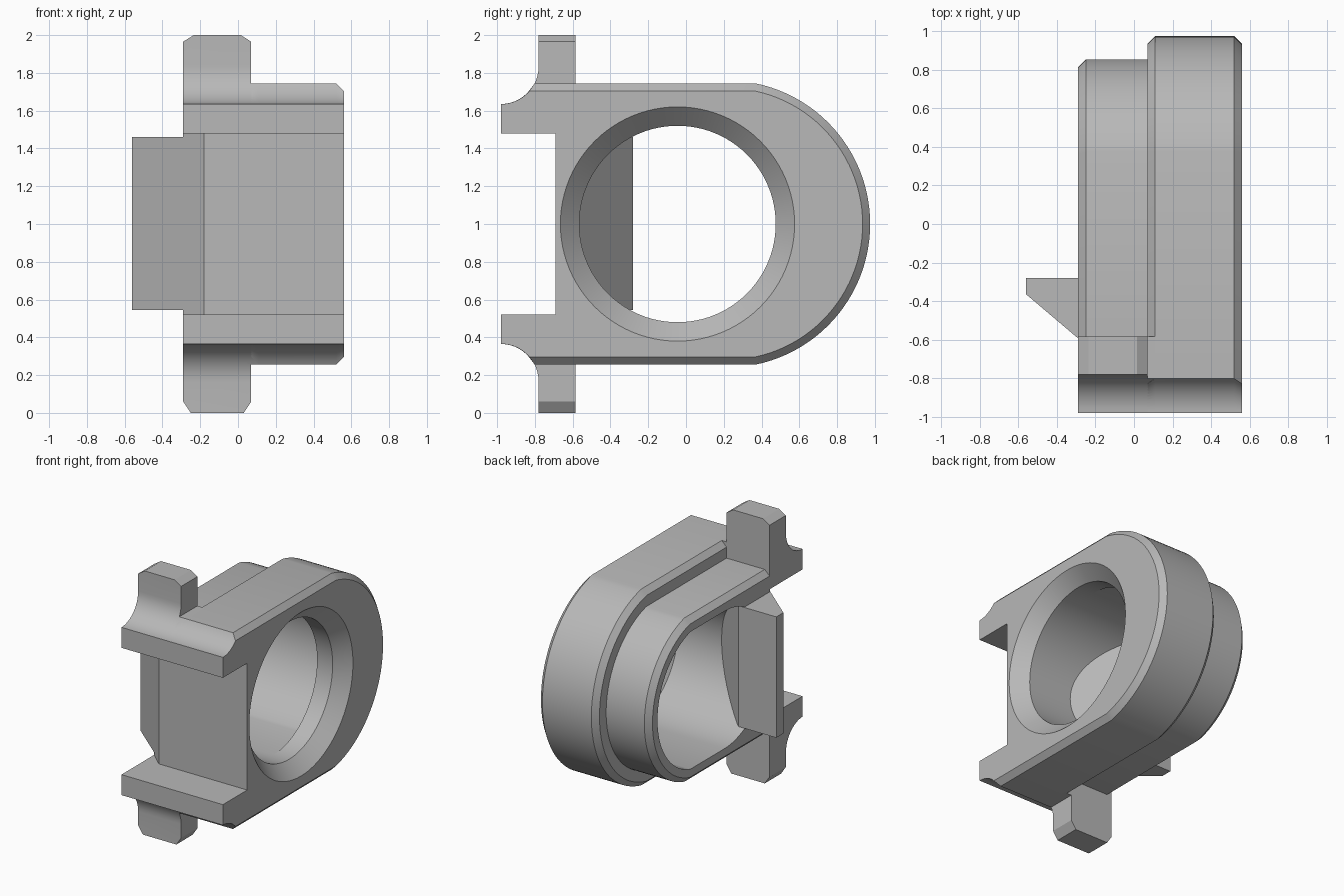
import bpy, bmesh, math
from mathutils import Vector

if "Cube" in bpy.data.objects:
    bpy.data.objects.remove(bpy.data.objects["Cube"])

grey = bpy.data.materials.new("plain_grey")
grey.use_nodes = True
COLOUR = (0.48, 0.48, 0.48, 1)
grey.diffuse_color = COLOUR
grey.node_tree.nodes["Principled BSDF"].inputs["Base Color"].default_value = COLOUR

END_Y = 0.215      # centre of the rounded end
BORE_Y = -0.045    # centre of the round bore
BORE_R = 0.52
TAB_BACK = -0.585


def loft(name, sections, clips=()):
    """Skin a list of matching point rings, cap the ends, clip by planes."""
    bm = bmesh.new()
    rings = [[bm.verts.new(p) for p in ring] for ring in sections]
    n = len(rings[0])
    for a, b in zip(rings, rings[1:]):
        for i in range(n):
            j = (i + 1) % n
            bm.faces.new((a[i], a[j], b[j], b[i]))
    bm.faces.new(rings[0][::-1])
    bm.faces.new(rings[-1])
    for co, normal in clips:
        cut = bmesh.ops.bisect_plane(bm, geom=bm.verts[:] + bm.edges[:] + bm.faces[:],
                                     plane_co=co, plane_no=normal, clear_outer=True)
        edges = [e for e in cut["geom_cut"] if isinstance(e, bmesh.types.BMEdge)]
        bmesh.ops.holes_fill(bm, edges=edges)
    bmesh.ops.recalc_face_normals(bm, faces=bm.faces[:])
    mesh = bpy.data.meshes.new(name)
    bm.to_mesh(mesh)
    bm.free()
    mesh.materials.append(grey)
    ob = bpy.data.objects.new(name, mesh)
    bpy.context.collection.objects.link(ob)
    return ob


def at_x(x, profile):
    return [Vector((x, y, z)) for y, z in profile]


def at_z(z, outline):
    return [Vector((x, y, z)) for x, y in outline]


def arc(cy, cz, r, start, end, steps):
    return [(cy + r * math.cos(start + (end - start) * i / steps),
             cz + r * math.sin(start + (end - start) * i / steps))
            for i in range(steps + 1)]


def flip(profile):
    return [(y, 2 - z) for y, z in reversed(profile)]


def round_end(h, r):
    """Rounded end, from the bottom edge up to the top edge."""
    a = math.asin(h / r)
    return arc(END_Y, 1, r, -a, a, 48)


def fillet(top):
    """Concave curve from a given height down to the flange tip."""
    a = math.asin(min(0, (top - 1.835) / 0.2))
    return arc(-0.98, 1.835, 0.2, a, -math.pi / 2, 12)


def plate_profile(inset):
    h = 0.743 - inset
    upper = fillet(1 + h) + [(-0.98, 1.48), (-0.69, 1.48)]
    return round_end(h, 0.76 - inset) + upper + flip(upper)


def collar_profile(inset):
    h = 0.62 - inset
    return round_end(h, 0.64 - inset) + [(TAB_BACK, 1 + h), (TAB_BACK, 1 - h)]


def carve(ob, cutter):
    cutter.hide_render = True
    cutter.hide_viewport = True
    mod = ob.modifiers.new("carve", "BOOLEAN")
    mod.operation = "DIFFERENCE"
    mod.solver = "EXACT"
    mod.object = cutter


# Thick plate with both rims bevelled, and the smaller collar beside it
plate = loft("main_plate", [at_x(x, plate_profile(i)) for x, i in
                            ((0.07, 0.04), (0.11, 0), (0.52, 0), (0.56, 0.04))])
collar = loft("collar", [at_x(x, collar_profile(i)) for x, i in
                         ((-0.29, 0.04), (-0.25, 0), (0.09, 0))])

# Countersunk round bore through the plate
bore = loft("bore_cutter", [at_x(x, arc(BORE_Y, 1, r, 0, math.tau * 95 / 96, 95))
                            for x, r in ((0.2, BORE_R), (0.46, BORE_R), (0.66, 0.72))])

# Rounded pocket behind the bore
pocket_ring = round_end(BORE_R, 0.54) + arc(BORE_Y, 1, BORE_R, math.pi / 2, math.pi * 1.5, 48)
pocket = loft("pocket_cutter", [at_x(x, pocket_ring) for x in (-0.5, 0.33)])

carve(plate, bore)
carve(plate, pocket)
carve(collar, pocket)

# Flanges with tabs, above and below, plus the fill that joins them to the plate
tab = [(TAB_BACK, 2), (-0.78, 2)] + fillet(2) + [(-0.98, 1.48), (TAB_BACK, 1.48)]
fill = [(TAB_BACK, 1.743)] + fillet(1.743) + [(-0.98, 1.48), (TAB_BACK, 1.48)]
parts = [plate, collar]
for side, turn, up, dx, dz in (("upper", list, 1, 0.055, 0.035),
                               ("lower", flip, -1, 0.04, 0.06)):
    tip = 1 + up
    clips = [((-0.29 + dx, 0, tip), (-dz, 0, up * dx)),
             ((0.07 - dx, 0, tip), (dz, 0, up * dx))]
    parts.append(loft(side + "_tab", [at_x(x, turn(tab)) for x in (-0.29, 0.07)], clips))
    parts.append(loft(side + "_flange_joint", [at_x(x, turn(fill)) for x in (0.05, 0.13)]))

# Front wall with its slanted corner
wall = [(-0.29, -0.59), (-0.18, -0.69), (0.12, -0.69), (0.12, -0.575), (-0.29, -0.575)]
parts.append(loft("front_wall", [at_z(z, wall) for z in (0.5, 1.5)]))

# Slanted deflector running from inside the bore out past the collar
slab = [(-0.56, -0.28), (-0.56, -0.365), (-0.18, -0.687), (0.12, -0.687),
        (0.12, -0.584), (-0.245, -0.28)]
parts.append(loft("slanted_deflector", [at_z(z, slab) for z in (0.545, 1.46)]))

# Bake the cuts and smooth the curved surfaces
bpy.context.view_layer.update()
for ob in parts:
    bpy.ops.object.select_all(action="DESELECT")
    ob.select_set(True)
    bpy.context.view_layer.objects.active = ob
    for mod in list(ob.modifiers):
        bpy.ops.object.modifier_apply(modifier=mod.name)
    bpy.ops.object.shade_smooth_by_angle(angle=math.radians(30))
